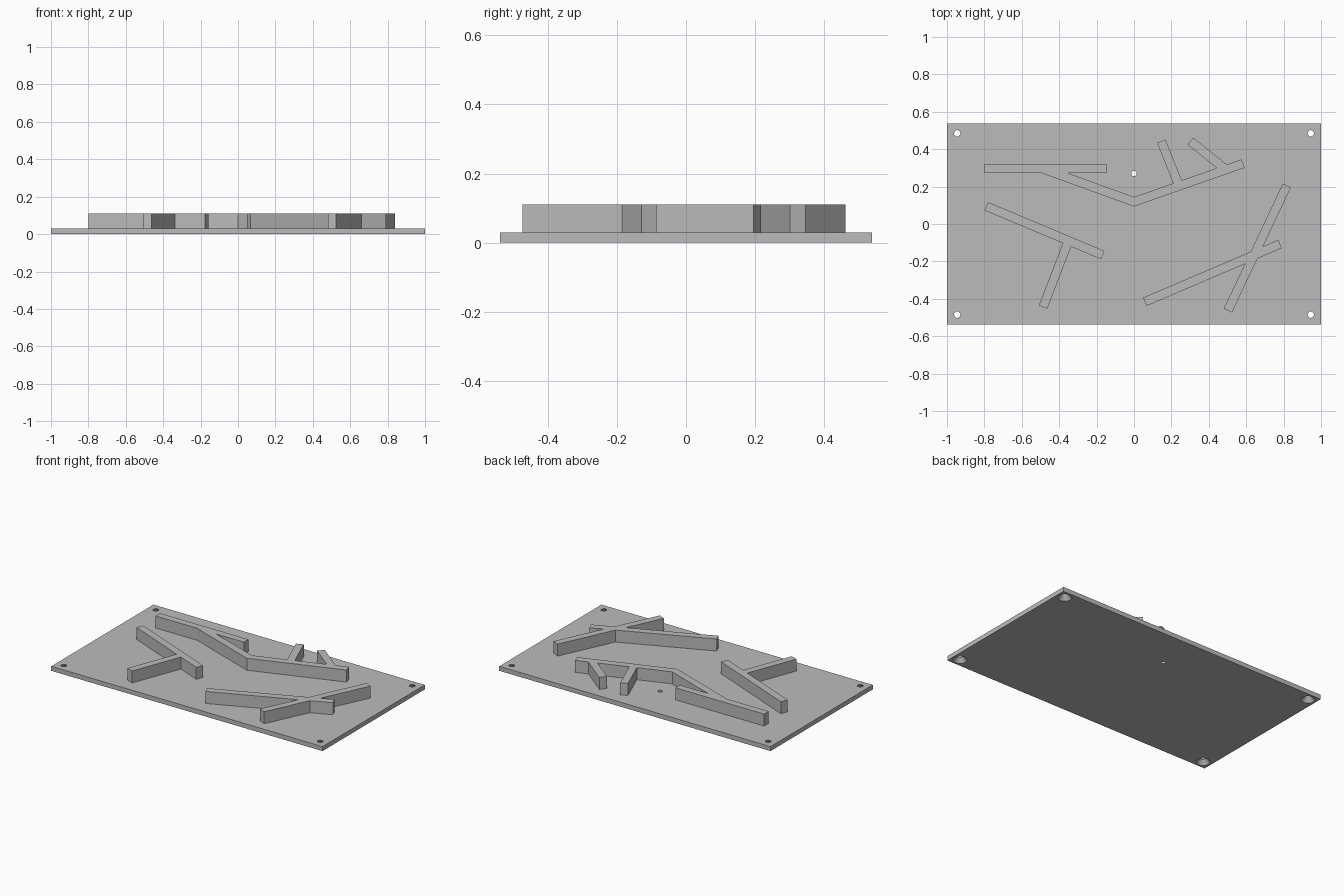
import bpy, bmesh
from mathutils import Vector

if "Cube" in bpy.data.objects:
    bpy.data.objects.remove(bpy.data.objects["Cube"])

PLATE_TOP, WALL_TOP, WALL_WIDTH = 0.03, 0.11, 0.048
HALF_X, HALF_Y = 1.0, 0.538

grey = bpy.data.materials.new("plain_grey")
grey.use_nodes = True
grey.diffuse_color = (0.5, 0.5, 0.5, 1)
grey.node_tree.nodes["Principled BSDF"].inputs["Base Color"].default_value = grey.diffuse_color


def make_object(name, bm):
    bmesh.ops.recalc_face_normals(bm, faces=bm.faces)
    mesh = bpy.data.meshes.new(name)
    bm.to_mesh(mesh)
    bm.free()
    mesh.materials.append(grey)
    ob = bpy.data.objects.new(name, mesh)
    bpy.context.scene.collection.objects.link(ob)
    return ob


def extrude_outline(name, outline, bottom, top):
    bm = bmesh.new()
    face = bm.faces.new([bm.verts.new((p[0], p[1], bottom)) for p in outline])
    result = bmesh.ops.extrude_face_region(bm, geom=[face])
    moved = [g for g in result["geom"] if isinstance(g, bmesh.types.BMVert)]
    bmesh.ops.translate(bm, verts=moved, vec=(0, 0, top - bottom))
    return make_object(name, bm)


def wall(name, path):
    """Upright strip of constant width along a path, with mitred corners."""
    pts = [Vector(p) for p in path]
    dirs = [(b - a).normalized() for a, b in zip(pts, pts[1:])]
    left, right = [], []
    for i, p in enumerate(pts):
        before, after = dirs[max(i - 1, 0)], dirs[min(i, len(dirs) - 1)]
        along = (before + after).normalized()
        offset = Vector((-along.y, along.x)) * WALL_WIDTH / 2 / along.dot(before)
        left.append(p + offset)
        right.append(p - offset)
    return extrude_outline(name, right + left[::-1], PLATE_TOP - 0.004, WALL_TOP)


def combine(base, other, operation):
    mod = base.modifiers.new(operation.lower(), "BOOLEAN")
    mod.operation, mod.solver, mod.object = operation, "EXACT", other
    bpy.context.view_layer.objects.active = base
    bpy.ops.object.modifier_apply(modifier=mod.name)
    bpy.data.objects.remove(other)


def cone_cutter(x, y, low_radius, high_radius):
    bm = bmesh.new()
    # Overshoot both plate faces while keeping the taper
    slope = (low_radius - high_radius) / PLATE_TOP
    extra = 0.005
    bmesh.ops.create_cone(bm, cap_ends=True, segments=32,
                          radius1=low_radius + slope * extra,
                          radius2=high_radius - slope * extra,
                          depth=PLATE_TOP + 2 * extra)
    bmesh.ops.translate(bm, verts=bm.verts, vec=(x, y, PLATE_TOP / 2))
    cutter = make_object("hole_cutter", bm)
    cutter.hide_render = True
    return cutter


# Base plate with countersunk corner holes and one small straight hole
plate = extrude_outline("base_plate", [(-HALF_X, -HALF_Y), (HALF_X, -HALF_Y),
                                       (HALF_X, HALF_Y), (-HALF_X, HALF_Y)], 0, PLATE_TOP)
for sx in (-1, 1):
    for sy in (-1, 1):
        combine(plate, cone_cutter(sx * 0.945, sy * 0.485, 0.042, 0.017), "DIFFERENCE")
combine(plate, cone_cutter(0, 0.27, 0.014, 0.014), "DIFFERENCE")

# Raised branching walls: the first path is the trunk, the rest join it
walls = {
    "rear_wall": [
        [(-0.49, 0.296), (0, 0.119), (0.583, 0.323)],
        [(-0.80, 0.296), (-0.147, 0.296)],
        [(0.146, 0.443), (0.241, 0.205)],
        [(0.301, 0.443), (0.49, 0.293)]],
    "front_right_wall": [
        [(-0.79, 0.095), (-0.167, -0.166)],
        [(-0.486, -0.444), (-0.35, -0.09)]],
    "front_left_wall": [
        [(0.058, -0.416), (0.781, -0.107)],
        [(0.817, 0.206), (0.502, -0.463)]],
}
for name, paths in walls.items():
    trunk = wall(name, paths[0])
    for path in paths[1:]:
        combine(trunk, wall("branch", path), "UNION")

# Smooth the round holes, keep every other edge sharp
bpy.ops.object.select_all(action="DESELECT")
plate.select_set(True)
bpy.context.view_layer.objects.active = plate
bpy.ops.object.shade_smooth_by_angle()
